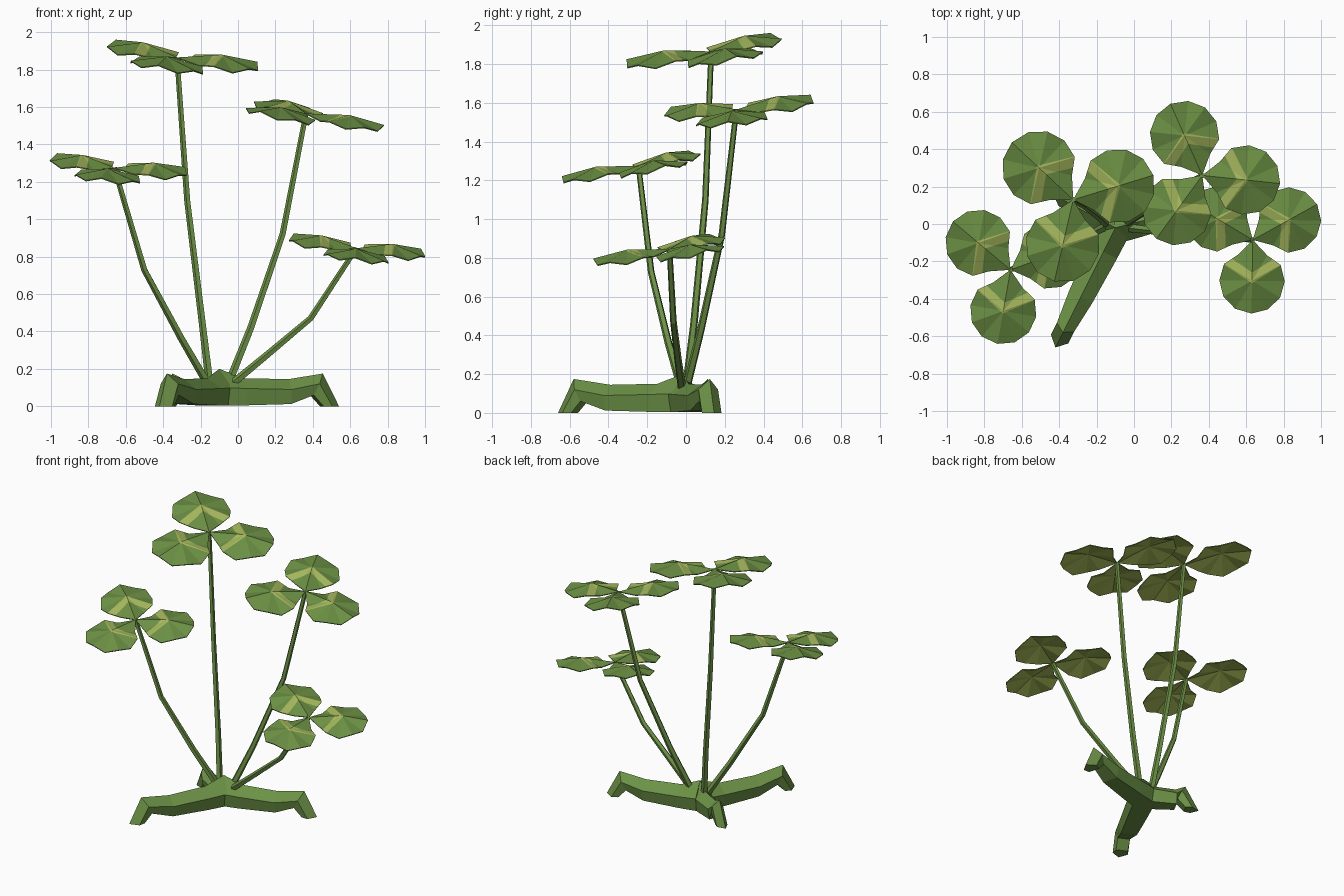
import bpy, bmesh, math
from mathutils import Vector

if "Cube" in bpy.data.objects:
    bpy.data.objects.remove(bpy.data.objects["Cube"])


def material(name, color):
    m = bpy.data.materials.new(name)
    m.diffuse_color = (*color, 1)
    m.use_nodes = True
    m.node_tree.nodes["Principled BSDF"].inputs["Base Color"].default_value = m.diffuse_color
    return m


ROOT = material("root green", (0.15, 0.285, 0.062))
STEM = material("stem green", (0.15, 0.28, 0.06))
LEAF = material("leaf green", (0.15, 0.28, 0.058))
BAND = material("pale chevron", (0.38, 0.48, 0.11))
UNDER = material("pale olive underside", (0.36, 0.46, 0.09))


def finish(name, bm, mats):
    me = bpy.data.meshes.new(name)
    bm.to_mesh(me)
    bm.free()
    for m in mats:
        me.materials.append(m)
    ob = bpy.data.objects.new(name, me)
    bpy.context.collection.objects.link(ob)
    return ob


def loft(name, rings, mat):
    """Skin a list of equal-sized rings and cap both ends."""
    bm = bmesh.new()
    vs = [[bm.verts.new(p) for p in ring] for ring in rings]
    n = len(rings[0])
    for a, b in zip(vs, vs[1:]):
        for i in range(n):
            j = (i + 1) % n
            bm.faces.new((a[i], a[j], b[j], b[i]))
    bm.faces.new(vs[0][::-1])
    bm.faces.new(vs[-1])
    bmesh.ops.recalc_face_normals(bm, faces=bm.faces[:])
    return finish(name, bm, [mat])


# Root legs: five-sided ridged beams that bend down into a foot
HUB = Vector((-0.1, -0.02, 0))


def root_leg(name, end, width):
    axis = Vector((*end, 0)) - HUB
    L = axis.length
    axis.normalize()
    side = Vector((-axis.y, axis.x, 0))
    # each station: ridge, shoulder, bottom as (reach, height), then half widths
    stations = [
        ((0, 0.2), (0, 0.1), (0, 0.005), 0.085, 0.07),
        ((0.2 * L, 0.15), (0.2 * L, 0.095), (0.2 * L, 0.005), 0.082, 0.066),
        ((0.58 * L, 0.145), (0.58 * L, 0.09), (0.58 * L, 0.012), 0.07, 0.055),
        ((L - 0.09, 0.175), (L - 0.12, 0.12), (L - 0.15, 0.06), 0.052, 0.042),
        ((L, 0), (L - 0.05, 0), (L - 0.095, 0), 0.052, 0.04),
    ]
    rings = []
    for ridge, shoulder, low, ws, wl in stations:
        def at(p, w):
            return HUB + axis * p[0] + side * w * width + Vector((0, 0, p[1]))
        rings.append([at(ridge, 0), at(shoulder, ws), at(low, wl),
                      at(low, -wl), at(shoulder, -ws)])
    loft(name, rings, ROOT)


root_leg("root_leg_front", (-0.42, -0.66), 1.0)
root_leg("root_leg_right", (0.54, 0.145), 1.0)
root_leg("root_leg_back", (-0.43, 0.155), 0.75)


# Stems: tapering five-sided tubes through a few bend points
def stem(name, points):
    pts = [Vector(p) for p in points]
    rings = []
    for i, p in enumerate(pts):
        t = (pts[min(i + 1, len(pts) - 1)] - pts[max(i - 1, 0)]).normalized()
        u = t.cross(Vector((0, 1, 0))).normalized()
        v = t.cross(u)
        r = 0.023 - 0.008 * i / (len(pts) - 1)
        rings.append([p + r * (u * math.cos(k * math.tau / 5) + v * math.sin(k * math.tau / 5))
                      for k in range(5)])
    loft(name, rings, STEM)


# Leaflets: pleated, ridged round leaf with a pointed base and a pale chevron
def leaflet(name, apex, angle, tilt_angle, size):
    bm = bmesh.new()
    c, n = 0.235, 12
    inner, outer, slope = 0.187, 0.25, 0.65
    mid = bm.verts.new((c, 0, 0.032))
    rim = [bm.verts.new((0, 0, 0))]
    for k in range(1, n):
        a = math.pi + k * math.tau / n
        r = 0.17 if k in (1, n - 1) else 0.188
        z = 0.01 * (-1) ** k - 0.016 * abs(math.sin(a))
        rim.append(bm.verts.new((c + r * math.cos(a), r * math.sin(a), z)))
    for i in range(n):
        bm.faces.new((mid, rim[i], rim[(i + 1) % n]))
    # cut the chevron edges into each half of the leaf
    for sign in (1, -1):
        for reach in (inner, outer):
            half = [f for f in bm.faces if f.calc_center_median().y * sign > 0]
            geom = half + list({e for f in half for e in f.edges}) \
                + list({v for f in half for v in f.verts})
            bmesh.ops.bisect_plane(bm, geom=geom, dist=1e-5, plane_co=(reach, 0, 0),
                                   plane_no=(1, slope * sign, 0))
    for f in bm.faces:
        p = f.calc_center_median()
        f.material_index = 1 if inner < p.x + slope * abs(p.y) < outer else 0
    # swing into place; the whole cluster leans up toward tilt_angle
    ca, sa = math.cos(angle), math.sin(angle)
    for v in bm.verts:
        x, y, z = v.co * size
        wx, wy = x * ca - y * sa, x * sa + y * ca
        lean = 0.19 * (wx * math.cos(tilt_angle) + wy * math.sin(tilt_angle))
        v.co = Vector(apex) + Vector((wx, wy, z + lean))
    bmesh.ops.recalc_face_normals(bm, faces=bm.faces[:])
    if sum(f.normal.z for f in bm.faces) < 0:
        bmesh.ops.reverse_faces(bm, faces=bm.faces[:])
    ob = finish(name, bm, (LEAF, BAND, UNDER, UNDER))
    mod = ob.modifiers.new("thickness", "SOLIDIFY")
    mod.thickness = 0.006
    mod.offset = -1
    mod.material_offset = 2


# Each plant shoot: stem points, first leaflet direction, lean direction, leaf size
SHOOTS = {
    "tall": ([(-0.15, 0.0, 0.12), (-0.19, 0.04, 0.45), (-0.27, 0.1, 1.1),
              (-0.325, 0.13, 1.865)], 137, 130, 1.06),
    "back": ([(-0.05, 0.0, 0.12), (0.07, 0.075, 0.42), (0.24, 0.185, 0.92),
              (0.365, 0.26, 1.565)], 114, 147, 0.99),
    "left": ([(-0.16, -0.02, 0.12), (-0.3, -0.09, 0.36), (-0.5, -0.18, 0.73),
              (-0.66, -0.245, 1.275)], 140, 114, 0.95),
    "low": ([(-0.03, -0.02, 0.12), (0.14, -0.04, 0.26), (0.39, -0.065, 0.47),
             (0.635, -0.085, 0.845)], 149, 128, 0.93),
}
for label, (points, first, lean_to, size) in SHOOTS.items():
    stem(label + "_stem", points)
    for k in range(3):
        leaflet(f"{label}_leaflet_{k + 1}", points[-1], math.radians(first + 120 * k),
                math.radians(lean_to), size)
